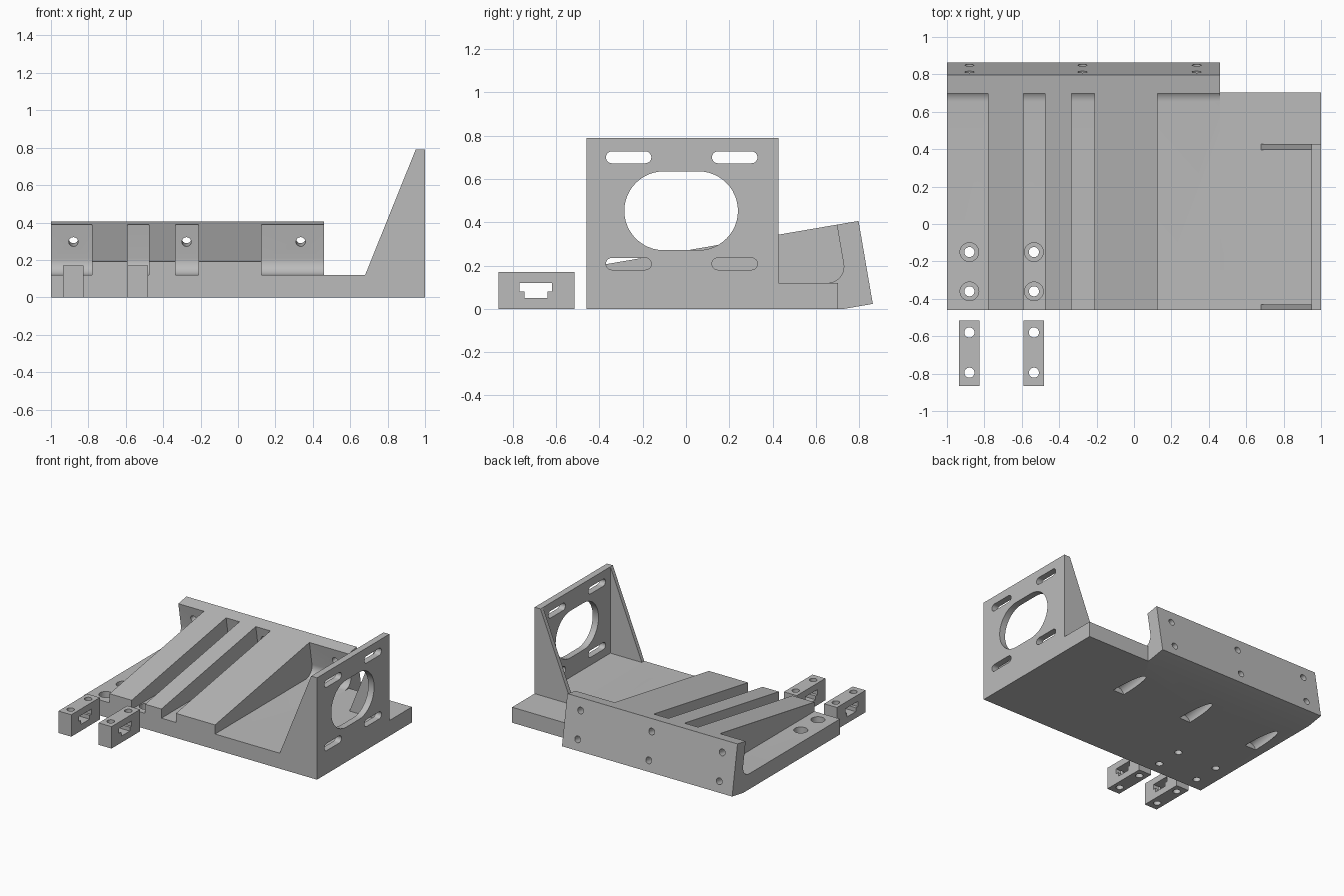
import bpy, bmesh, math
from mathutils import Vector, Matrix

old = bpy.data.objects.get("Cube")
if old:
    bpy.data.objects.remove(old, do_unlink=True)

grey = bpy.data.materials.new("plain grey")
grey.use_nodes = True
colour = (0.5, 0.5, 0.5, 1)
grey.diffuse_color = colour
grey.node_tree.nodes["Principled BSDF"].inputs["Base Color"].default_value = colour


def to_object(name, bm):
    bmesh.ops.recalc_face_normals(bm, faces=bm.faces)
    mesh = bpy.data.meshes.new(name)
    bm.to_mesh(mesh)
    bm.free()
    mesh.materials.append(grey)
    ob = bpy.data.objects.new(name, mesh)
    bpy.context.collection.objects.link(ob)
    return ob


def prism(name, outline, axis, lo, hi):
    """Extrude an outline: (y, z) along x, or (x, z) along y."""
    bm = bmesh.new()
    place = (lambda p: (lo, p[0], p[1])) if axis == "x" else (lambda p: (p[0], lo, p[1]))
    face = bm.faces.new([bm.verts.new(place(p)) for p in outline])
    grown = bmesh.ops.extrude_face_region(bm, geom=[face])["geom"]
    step = Vector((hi - lo, 0, 0)) if axis == "x" else Vector((0, hi - lo, 0))
    bmesh.ops.translate(bm, vec=step, verts=[v for v in grown if isinstance(v, bmesh.types.BMVert)])
    return to_object(name, bm)


def box(name, x, y, z):
    return prism(name, [(y[0], z[0]), (y[1], z[0]), (y[1], z[1]), (y[0], z[1])], "x", *x)


def rod(start, end, radius):
    start, end = Vector(start), Vector(end)
    d = end - start
    turn = d.to_track_quat("Z", "Y").to_matrix().to_4x4()
    bm = bmesh.new()
    bmesh.ops.create_cone(bm, cap_ends=True, segments=32, radius1=radius, radius2=radius,
                          depth=d.length, matrix=Matrix.Translation((start + end) / 2) @ turn)
    return to_object("hole_cutter", bm)


def arc(cy, cz, r, a, b, n=12):
    return [(cy + r * math.cos(math.radians(a + (b - a) * i / n)),
             cz + r * math.sin(math.radians(a + (b - a) * i / n))) for i in range(n + 1)]


def stadium(y0, y1, z, r, n=12):
    return arc(y1 - r, z, r, -90, 90, n) + arc(y0 + r, z, r, 90, 270, n)


def combine(target, others, operation):
    for other in others:
        mod = target.modifiers.new("combine", "BOOLEAN")
        mod.operation, mod.solver, mod.object = operation, "EXACT", other
        bpy.context.view_layer.update()
        mesh = bpy.data.meshes.new_from_object(
            target.evaluated_get(bpy.context.evaluated_depsgraph_get()))
        target.modifiers.clear()
        target.data = mesh
        bpy.data.objects.remove(other, do_unlink=True)


def finish(ob):
    bpy.ops.object.select_all(action="DESELECT")
    ob.select_set(True)
    bpy.context.view_layer.objects.active = ob
    bpy.ops.object.shade_smooth_by_angle(angle=math.radians(30))


# Sloping bed with tilted rear flange
bed = prism("ribbed_bed_and_motor_bracket",
            [(-0.46, 0), (0.73, 0), (0.863, 0.023), (0.797, 0.406), (-0.46, 0.191)],
            "x", -1, 0.46)

# Channels between the ribs, with a fillet against the flange
channel = [(-0.6, 0.12)] + arc(0.654, 0.195, 0.075, -90, 9.7) + [(0.66, 0.6), (-0.6, 0.6)]
combine(bed, [prism("channel_cutter", channel, "x", a, b) for a, b in
              ((-1.1, -0.78), (-0.59, -0.475), (-0.335, -0.21), (0.125, 0.6))], "DIFFERENCE")

# Tilted flange screw holes; the lower row is relieved through the underside
cuts = []
for x in (-0.88, -0.275, 0.335):
    for z_axis in (0.175, -0.041):
        at = lambda y: (x, y, z_axis + 0.171 * y)
        cuts.append(rod(at(0.95), at(0.58), 0.025))
    cuts.append(rod(at(0.59), at(0.23), 0.048))

# Counterbored clamp holes in the bed
for x in (-0.88, -0.535):
    for y in (-0.15, -0.36):
        cuts.append(rod((x, y, -0.1), (x, y, 0.3), 0.027))
        cuts.append(rod((x, y, 0.07), (x, y, 0.16), 0.05))
combine(bed, cuts, "DIFFERENCE")

# Motor bracket with two side gussets
bracket = prism("motor_bracket", [(0.46, 0), (1, 0), (1, 0.79), (0.95, 0.79), (0.68, 0.12), (0.46, 0.12)],
                "y", -0.46, 0.427)
cuts = [box("pocket_cutter", (0.3, 0.95), (-0.43, 0.395), (0.12, 0.9)),
        prism("shaft_opening_cutter", stadium(-0.285, 0.24, 0.453, 0.182, 24), "x", 0.9, 1.1)]
for z in (0.7, 0.208):
    for y in (-0.37, 0.12):
        cuts.append(prism("slot_cutter", stadium(y, y + 0.21, z, 0.0275), "x", 0.9, 1.1))
combine(bracket, cuts, "DIFFERENCE")

rear_floor = box("rear_floor", (0.46, 1), (0.427, 0.703), (0, 0.12))
combine(bed, [bracket, rear_floor], "UNION")
finish(bed)

# Two loose belt clamps with a stepped channel and two screw holes
for side, x in (("right", -0.88), ("left", -0.535)):
    clamp = box("belt_clamp_" + side, (x - 0.055, x + 0.055), (-0.865, -0.515), (0, 0.17))
    step = [(-0.745, 0.05), (-0.64, 0.05), (-0.64, 0.08), (-0.62, 0.08),
            (-0.62, 0.12), (-0.77, 0.12), (-0.77, 0.08), (-0.745, 0.08)]
    cuts = [prism("belt_cutter", step, "x", x - 0.1, x + 0.1)]
    cuts += [rod((x, y, -0.1), (x, y, 0.3), 0.027) for y in (-0.58, -0.795)]
    combine(clamp, cuts, "DIFFERENCE")
    finish(clamp)
